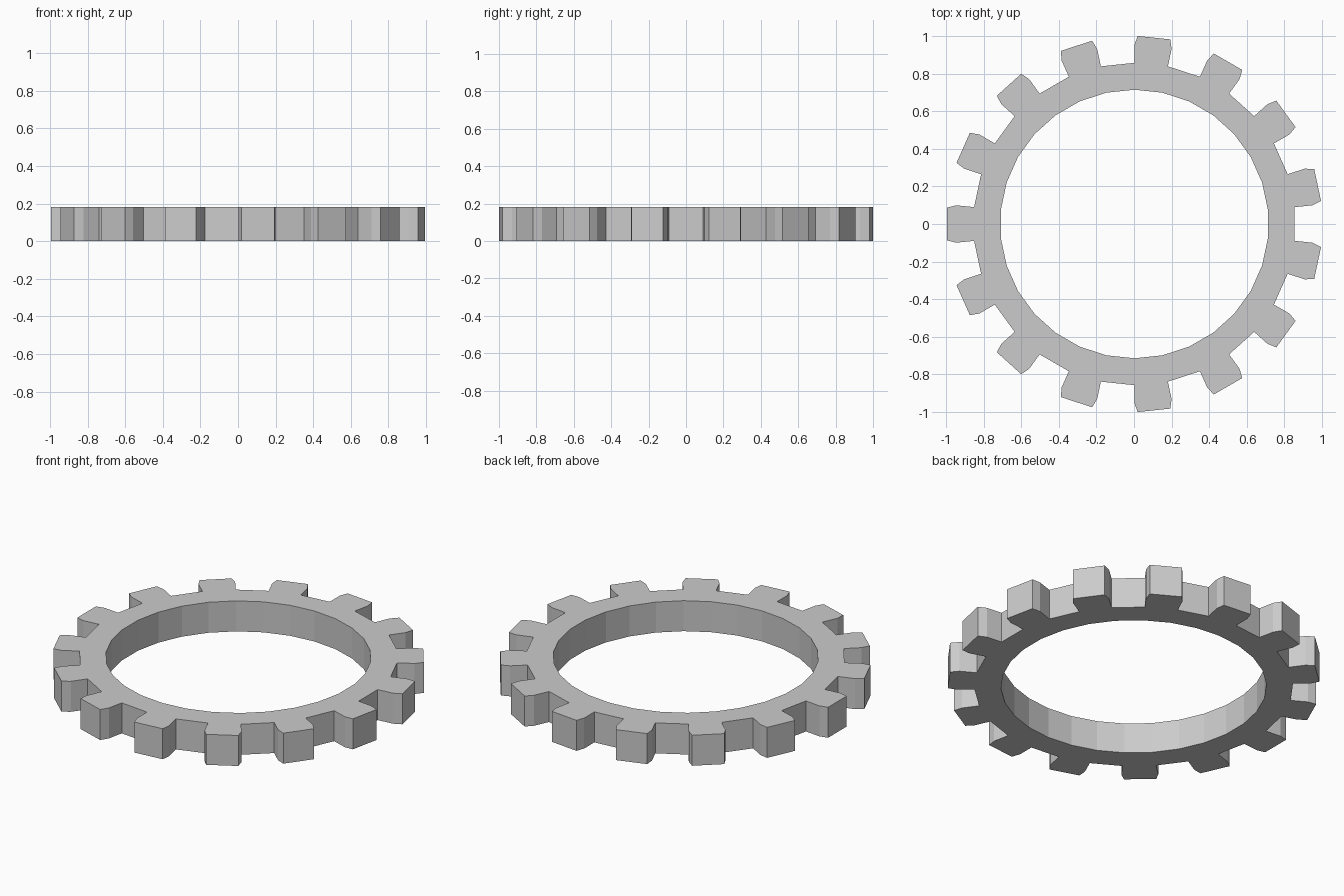
import bpy, bmesh
from math import radians, cos, sin

if "Cube" in bpy.data.objects:
    bpy.data.objects.remove(bpy.data.objects["Cube"])

TEETH = 15
PITCH = radians(360 / TEETH)
R_IN, R_ROOT, R_MID, R_TIP = 0.714, 0.857, 0.952, 1.0
HEIGHT = 0.181
HALF = PITCH / 4              # half angle of a tooth at its root
TIP = HALF - radians(1.0)     # half angle of a tooth at its tip
SHIFT = 0.002                 # centres the odd-toothed outline on x

bm = bmesh.new()


def vert(r, a):
    return bm.verts.new((r * cos(a) + SHIFT, r * sin(a), 0))


# Flat outline: ring sections alternate between tooth and gap
for i in range(TEETH):
    a = radians(180) + i * PITCH
    in0, in1, in2 = (vert(R_IN, a + k * HALF) for k in (-1, 1, 3))
    r0, r1, r2 = (vert(R_ROOT, a + k * HALF) for k in (-1, 1, 3))
    m0, m1 = (vert(R_MID, a + k * HALF) for k in (-1, 1))
    t0, t1 = (vert(R_TIP, a + k * TIP) for k in (-1, 1))
    for quad in ((in0, r0, r1, in1), (in1, r1, r2, in2),
                 (r0, m0, m1, r1), (m0, t0, t1, m1)):
        bm.faces.new(quad)
bmesh.ops.remove_doubles(bm, verts=bm.verts, dist=1e-4)

# Extrude to full thickness, keeping the bottom cap
res = bmesh.ops.extrude_face_region(bm, geom=bm.faces[:], use_keep_orig=True)
top = [g for g in res["geom"] if isinstance(g, bmesh.types.BMVert)]
bmesh.ops.translate(bm, verts=top, vec=(0, 0, HEIGHT))
bmesh.ops.recalc_face_normals(bm, faces=bm.faces)

mesh = bpy.data.meshes.new("gear_ring")
bm.to_mesh(mesh)
bm.free()
bpy.context.collection.objects.link(bpy.data.objects.new("gear_ring", mesh))
